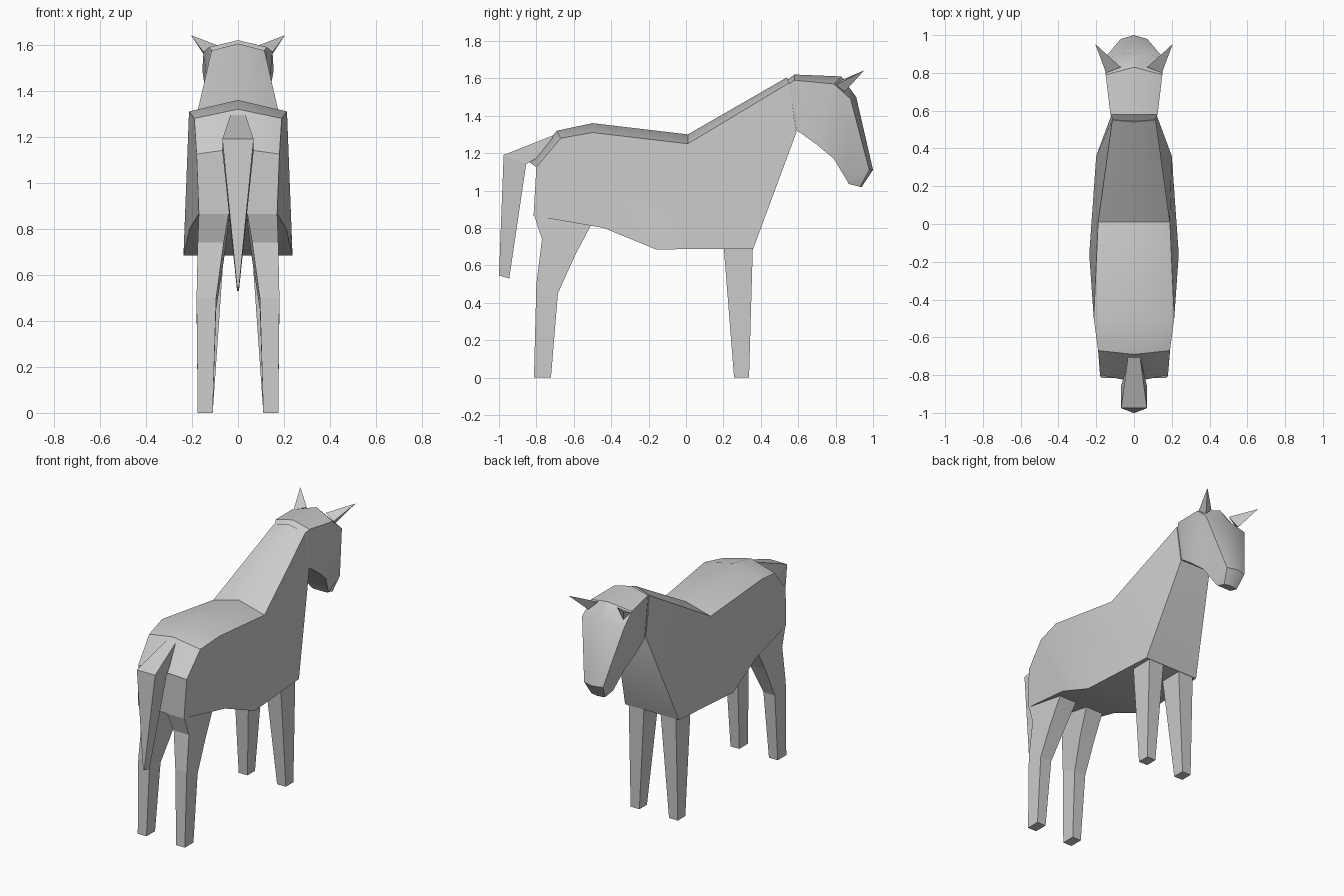
import bpy, bmesh, math

if "Cube" in bpy.data.objects:
    bpy.data.objects.remove(bpy.data.objects["Cube"])


def loft(name, rings, smooth=False):
    """Skin a closed solid through rings with equal point counts."""
    bm = bmesh.new()
    vs = [[bm.verts.new(p) for p in r] for r in rings]
    n = len(vs[0])
    for a, b in zip(vs, vs[1:]):
        for i in range(n):
            j = (i + 1) % n
            bm.faces.new((a[i], a[j], b[j], b[i]))
    bm.faces.new(vs[0])
    bm.faces.new(vs[-1])
    bmesh.ops.recalc_face_normals(bm, faces=bm.faces)
    me = bpy.data.meshes.new(name)
    bm.to_mesh(me)
    bm.free()
    ob = bpy.data.objects.new(name, me)
    bpy.context.collection.objects.link(ob)
    if smooth:
        bpy.ops.object.select_all(action='DESELECT')
        ob.select_set(True)
        bpy.context.view_layer.objects.active = ob
        bpy.ops.object.shade_smooth_by_angle(angle=math.radians(30))
    return ob


def hull_ring(ridge, edge, low):
    """Symmetric five-point section: ridge (y,z), edge (x,y,z), low (x,y,z)."""
    (ex, ey, ez), (lx, ly, lz) = edge, low
    return [(0, *ridge), (ex, ey, ez), (lx, ly, lz), (-lx, ly, lz), (-ex, ey, ez)]


def mirror_x(ob):
    m = ob.modifiers.new("mirror", 'MIRROR')
    m.use_axis[0] = True


def leg_ring(x0, x1, back, front):
    """Four-point leg section; back and front are (y,z)."""
    return [(x0, *back), (x1, *back), (x1, *front), (x0, *front)]


# Body with neck
body = [
    ((-0.835, 1.15), (0.18, -0.80, 1.125), (0.17, -0.815, 0.865)),
    ((-0.69, 1.32), (0.19, -0.67, 1.28), (0.21, -0.44, 0.80)),
    ((-0.50, 1.36), (0.213, -0.50, 1.31), (0.237, -0.16, 0.685)),
    ((0.01, 1.30), (0.19, 0.01, 1.25), (0.20, 0.36, 0.69)),
    ((0.54, 1.605), (0.115, 0.55, 1.575), (0.115, 0.59, 1.31)),
]
loft("body", [hull_ring(*s) for s in body], True)

# Head
head = [
    ((0.54, 1.59), (0.11, 0.55, 1.57), (0.11, 0.59, 1.32)),
    ((0.58, 1.62), (0.125, 0.58, 1.59), (0.12, 0.61, 1.31)),
    ((0.83, 1.61), (0.15, 0.79, 1.57), (0.12, 0.70, 1.245)),
    ((0.91, 1.50), (0.155, 0.88, 1.49), (0.10, 0.79, 1.17)),
    ((1.00, 1.11), (0.07, 0.98, 1.11), (0.065, 0.865, 1.045)),
    ((0.94, 1.02), (0.05, 0.93, 1.02), (0.05, 0.87, 1.035)),
]
loft("head", [hull_ring(*s) for s in head], True)

# Ears
tip = (0.205, 0.953, 1.642)
base = [(0.07, 0.83, 1.59), (0.148, 0.80, 1.565), (0.13, 0.85, 1.53)]
ear = loft("ear", [base, [tuple(t + (b - t) * 0.01 for b, t in zip(p, tip)) for p in base]])
mirror_x(ear)

# Front legs
front = loft("front_leg", [
    leg_ring(0.06, 0.175, (0.20, 0.72), (0.358, 0.72)),
    leg_ring(0.11, 0.175, (0.257, 0), (0.337, 0))])
mirror_x(front)

# Hind legs
hind = loft("hind_leg", [
    leg_ring(0.04, 0.17, (-0.812, 0.868), (-0.50, 0.83)),
    leg_ring(0.062, 0.175, (-0.77, 0.74), (-0.59, 0.66)),
    leg_ring(0.095, 0.18, (-0.80, 0.50), (-0.685, 0.45)),
    leg_ring(0.11, 0.175, (-0.813, 0), (-0.722, 0))])
mirror_x(hind)

# Tail
loft("tail", [
    leg_ring(-0.033, 0.033, (-0.71, 1.295), (-0.74, 1.21)),
    leg_ring(-0.068, 0.068, (-0.975, 1.19), (-0.855, 1.14)),
    leg_ring(-0.004, 0.004, (-1.0, 0.545), (-0.945, 0.53))])
